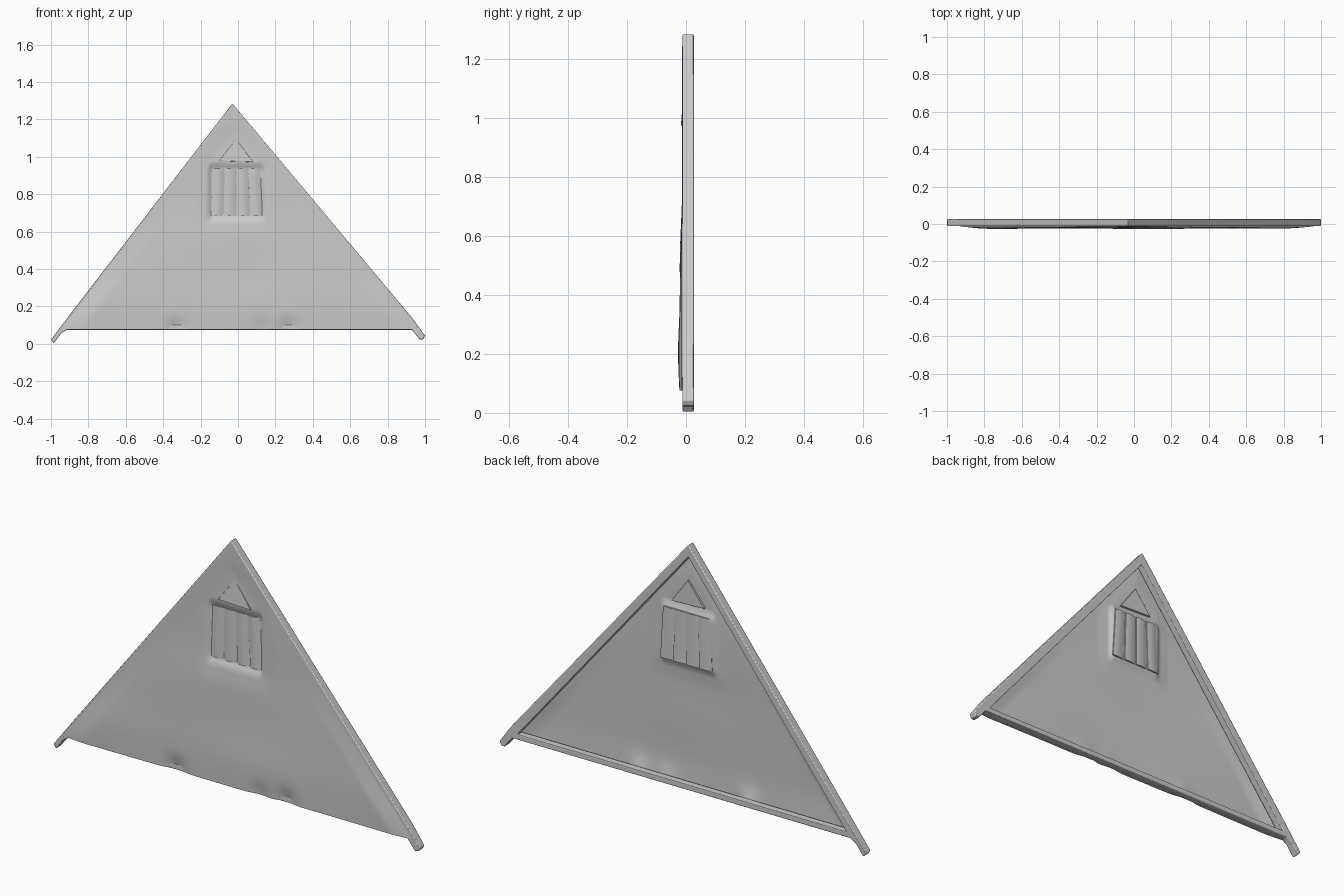
import bpy, bmesh
from math import exp, sin, pi

if "Cube" in bpy.data.objects:
    bpy.data.objects.remove(bpy.data.objects["Cube"])

FRONT, BACK = -0.012, 0.027
APEX = (-0.03, 1.285)


def finish(name, bm, angle=0.6, bevel=0):
    bmesh.ops.recalc_face_normals(bm, faces=bm.faces)
    me = bpy.data.meshes.new(name)
    bm.to_mesh(me)
    bm.free()
    ob = bpy.data.objects.new(name, me)
    bpy.context.collection.objects.link(ob)
    if bevel:
        m = ob.modifiers.new("bevel", 'BEVEL')
        m.width, m.segments, m.limit_method = bevel, 2, 'ANGLE'
    bpy.context.view_layer.objects.active = ob
    ob.select_set(True)
    bpy.ops.object.shade_smooth_by_angle(angle=angle)
    ob.select_set(False)
    return ob


def loop(bm, pts, y):
    vs = [bm.verts.new((x, y, z)) for x, z in pts]
    return [bm.edges.new((vs[i], vs[(i + 1) % len(vs)])) for i in range(len(vs))]


# Perimeter frame: gable outline with drooping eave tips and an open middle
outer = [APEX, (-0.90, 0.155), (-1.0, 0.022), (-0.985, 0.003), (-0.945, 0.056), (-0.915, 0.075),
         (0.93, 0.075), (0.972, 0.022), (0.99, 0.024), (1.0, 0.043), (0.93, 0.14)]
inner = [(-0.03, 1.225), (-0.893, 0.10), (0.904, 0.10)]
bm = bmesh.new()
edges = loop(bm, outer, FRONT) + loop(bm, inner, FRONT)
bmesh.ops.triangle_fill(bm, edges=edges, use_beauty=True)
ext = bmesh.ops.extrude_face_region(bm, geom=bm.faces[:], use_keep_orig=True)
for v in [g for g in ext["geom"] if isinstance(g, bmesh.types.BMVert)]:
    v.co.y = BACK
finish("gable_frame", bm, bevel=0.004)


# Weathered wall sheet: bulges low down, pinched along the bottom, sunk at the window
def gauss(v, c, s):
    return exp(-((v - c) / s) ** 2)


def step(v, lo, hi, soft=0.022):
    d = max(lo - v, v - hi, 0) / soft
    return max(0, 1 - d)


def wall_y(x, z, edge):
    bulge = 0.010 * gauss(z, 0.22, 0.28) + 0.006 * gauss(x, -0.03, 0.3) * gauss(z, 0.55, 0.13)
    bulge += 0.002 * sin(7 * x + 1) * sin(9 * z) + 0.002 * gauss(z, 0.2, 0.1)
    pinch = sum(a * gauss(x, c, 0.05) * gauss(z, 0.075, 0.06)
                for c, a in ((-0.33, 0.016), (0.13, 0.010), (0.27, 0.016)))
    sunk = 0.014 * step(x, -0.14, 0.125) * step(z, 0.68, 0.94)
    hollow = 0.004 * step(z, 0.66, 1.12, 0.08) * step(x, -0.16, 0.15, 0.06)
    return FRONT - 0.001 + edge * (pinch - bulge + hollow) + sunk


COLS, ROWS = 96, 72
bm = bmesh.new()
rows = []
for j in range(-1, ROWS + 1):
    t = max(j, 0) / ROWS
    z = 0.076 + t * 1.185
    left = max(APEX[0] - (1.268 - z) / 1.304, -0.93)
    right = APEX[0] + (1.268 - z) / 1.205
    row = []
    for i in range(COLS + 1):
        x = left + (right - left) * i / COLS
        edge = min(1, min(x - left, right - x) / 0.10)
        y = 0.004 if j < 0 else wall_y(x, z, edge)
        row.append(bm.verts.new((x, y, z)))
    rows.append(row)
for a, b in zip(rows, rows[1:]):
    for i in range(COLS):
        bm.faces.new((a[i], a[i + 1], b[i + 1], b[i]))
finish("wall_sheet", bm, angle=1.2)

# Louvre slats: four slightly tilted, gently rounded upright boards
N, W = 4, 0.0655
for k in range(N):
    bm = bmesh.new()
    x0 = -0.14 + k * 0.067
    section = []
    for s in range(7):
        u = s / 6
        section.append((x0 + u * W, -0.003 - 0.007 * sin(pi * u) + 0.006 * u))
    for s in range(6, -1, -1):
        u = s / 6
        section.append((x0 + u * W, 0.003 + 0.004 * sin(pi * u) + 0.006 * u))
    lean = 0.004 * (k - 1)
    low = bm.faces.new([bm.verts.new((x + lean, y, 0.682)) for x, y in section])
    ext = bmesh.ops.extrude_face_region(bm, geom=[low], use_keep_orig=True)
    for v in [g for g in ext["geom"] if isinstance(g, bmesh.types.BMVert)]:
        v.co.z = 0.938
        v.co.x -= 2 * lean
    finish(f"louvre_slat_{k + 1}", bm)

# Small triangular hood over the louvre, thicker at its foot
bm = bmesh.new()
tri = [(-0.10, 0.978), (0.08, 0.972), (-0.01, 1.095)]
front = [bm.verts.new((x, y, z)) for (x, z), y in zip(tri, (-0.017, -0.017, -0.008))]
back = [bm.verts.new((x, 0.001, z)) for x, z in tri]
bm.faces.new(front)
bm.faces.new(back[::-1])
for i in range(3):
    n = (i + 1) % 3
    bm.faces.new((front[i], back[i], back[n], front[n]))
finish("louvre_hood", bm, bevel=0.002)
